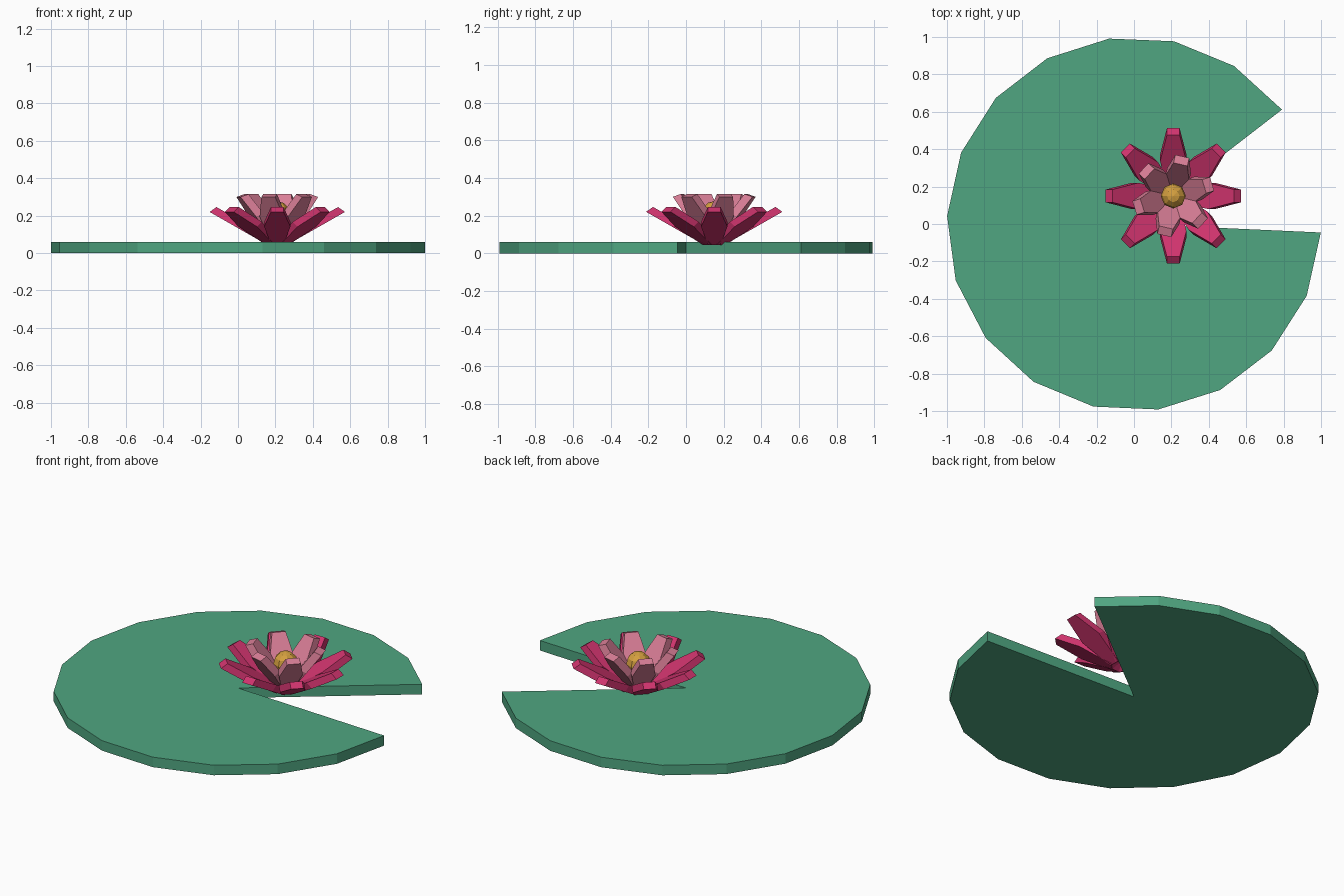
import bpy, bmesh, math
from mathutils import Vector, Matrix

if "Cube" in bpy.data.objects:
    bpy.data.objects.remove(bpy.data.objects["Cube"])

def material(name, rgb):
    m = bpy.data.materials.new(name)
    m.diffuse_color = (*rgb, 1)
    m.use_nodes = True
    m.node_tree.nodes["Principled BSDF"].inputs["Base Color"].default_value = m.diffuse_color
    return m

GREEN = material("leaf green", (0.08, 0.38, 0.22))
MAGENTA = material("deep magenta", (0.63, 0.034, 0.156))
PINK = material("soft pink", (0.70, 0.21, 0.31))
GOLD = material("gold", (0.66, 0.35, 0.05))

def finish(bm, name, mat):
    bmesh.ops.recalc_face_normals(bm, faces=bm.faces)
    me = bpy.data.meshes.new(name)
    bm.to_mesh(me)
    bm.free()
    me.materials.append(mat)
    ob = bpy.data.objects.new(name, me)
    bpy.context.collection.objects.link(ob)
    return ob

def prism(bm, outline, thickness):
    """Extrude a closed outline along the thickness vector."""
    face = bm.faces.new([bm.verts.new(p) for p in outline])
    ext = bmesh.ops.extrude_face_region(bm, geom=[face], use_keep_orig=True)
    verts = [v for v in ext["geom"] if isinstance(v, bmesh.types.BMVert)]
    bmesh.ops.translate(bm, verts=verts, vec=thickness)

# lily pad: disc with a wedge notch reaching the centre
bm = bmesh.new()
a0, a1, n = math.radians(37.7), math.radians(357.4), 16
rim = [Vector((0, 0, 0))]
for i in range(n + 1):
    a = a0 + (a1 - a0) * i / n
    rim.append(Vector((math.cos(a), math.sin(a), 0)))
prism(bm, rim, Vector((0, 0, 0.06)))
finish(bm, "lily_pad", GREEN)

CENTRE = Vector((0.21, 0.15, 0))

def petals(name, mat, count, start, base, tip, thick, widths, mid):
    """Ring of six-sided petals; base, tip and thick are (radius, z) pairs."""
    b, t = Vector((base[0], 0, base[1])), Vector((tip[0], 0, tip[1]))
    m = b.lerp(t, mid)
    half = [Vector((0, w, 0)) for w in widths]
    outline = [b - half[0], m - half[1], t - half[2], t + half[2], m + half[1], b + half[0]]
    for i in range(count):
        bm = bmesh.new()
        prism(bm, outline, Vector((thick[0], 0, thick[1])))
        rot = Matrix.Rotation(start + math.tau * i / count, 4, 'Z')
        bm.transform(Matrix.Translation(CENTRE) @ rot)
        finish(bm, f"{name}_{i + 1}", mat)

# flower: open outer ring, steep inner ring
petals("outer_petal", MAGENTA, 8, 0.0, (0.018, 0.071), (0.325, 0.246),
       (0.037, -0.026), (0.033, 0.07, 0.034), 0.55)
petals("inner_petal", PINK, 6, 0.3, (0.0, 0.082), (0.173, 0.315),
       (0.044, -0.015), (0.033, 0.065, 0.038), 0.55)

# flower heart
bm = bmesh.new()
bmesh.ops.create_uvsphere(bm, u_segments=8, v_segments=6, radius=0.067)
bm.transform(Matrix.Translation(CENTRE + Vector((0, 0, 0.21))))
finish(bm, "flower_heart", GOLD)
